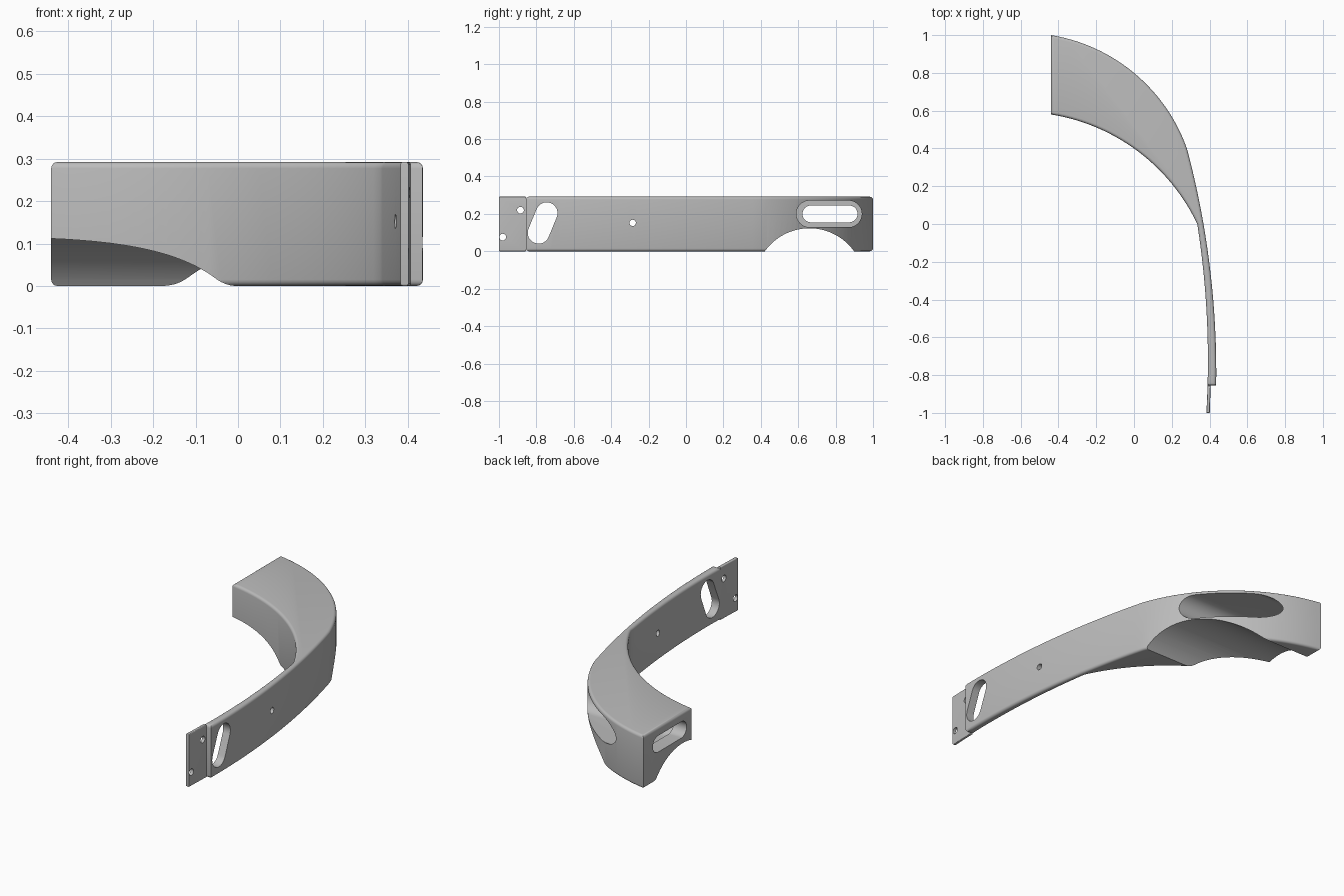
import bpy, bmesh, math
from mathutils import Vector, Matrix

cube = bpy.data.objects.get("Cube")
if cube:
    bpy.data.objects.remove(cube, do_unlink=True)

HEIGHT = 0.292
grey = bpy.data.materials.new("light grey plastic")
grey.use_nodes = True
grey.diffuse_color = (0.5, 0.5, 0.5, 1)
grey.node_tree.nodes["Principled BSDF"].inputs["Base Color"].default_value = (0.5, 0.5, 0.5, 1)


def arc(a, b, c, n=28):
    """Points on the circle through a, b and c, running from a to c."""
    a, b, c = Vector(a), Vector(b), Vector(c)
    u, v = b - a, c - a
    d = 2 * (u.x * v.y - u.y * v.x)
    centre = a + Vector((v.y * u.length_squared - u.y * v.length_squared,
                         u.x * v.length_squared - v.x * u.length_squared)) / d
    start = a - centre
    sweep = start.angle_signed(c - centre)
    return [centre + Matrix.Rotation(-sweep * i / n, 2) @ start for i in range(n + 1)]


def prism(name, points, vector, bevel=0.0):
    """Closed profile pushed along a vector, with optional rounded rims."""
    bm = bmesh.new()
    base = bm.faces.new([bm.verts.new(p) for p in points])
    made = bmesh.ops.extrude_face_region(bm, geom=[base], use_keep_orig=True)["geom"]
    bmesh.ops.translate(bm, vec=vector, verts=[v for v in made if isinstance(v, bmesh.types.BMVert)])
    bmesh.ops.recalc_face_normals(bm, faces=bm.faces)
    if bevel:
        rims = [e for e in bm.edges if abs(e.verts[0].co.z - e.verts[1].co.z) < 1e-5]
        bmesh.ops.bevel(bm, geom=rims, offset=bevel, offset_type='OFFSET', segments=4,
                        profile=0.5, affect='EDGES', clamp_overlap=True)
    mesh = bpy.data.meshes.new(name)
    bm.to_mesh(mesh)
    bm.free()
    obj = bpy.data.objects.new(name, mesh)
    bpy.context.collection.objects.link(obj)
    mesh.materials.append(grey)
    return obj


def slot_cutter(name, p, q, radius, x0=-1, x1=1, n=24):
    """Rounded slot between two (y, z) centres, running along x."""
    p, q = Vector(p), Vector(q)
    heading = math.atan2(q.y - p.y, q.x - p.x)
    points = []
    for centre, turn in ((q, -math.pi / 2), (p, math.pi / 2)):
        for i in range(n + 1):
            t = heading + turn + math.pi * i / n
            points.append((x0, centre.x + radius * math.cos(t), centre.y + radius * math.sin(t)))
    return prism(name, points, (x1 - x0, 0, 0))


def round_cutter(name, y, z, radius, n=24):
    ring = [(-1, y + radius * math.cos(math.tau * i / n), z + radius * math.sin(math.tau * i / n))
            for i in range(n)]
    return prism(name, ring, (2, 0, 0))


def finish(obj, cutters):
    bpy.ops.object.select_all(action='DESELECT')
    obj.select_set(True)
    bpy.context.view_layer.objects.active = obj
    for cutter in cutters:
        cutter.hide_render = True
        mod = obj.modifiers.new("cut", 'BOOLEAN')
        mod.operation, mod.solver, mod.object = 'DIFFERENCE', 'EXACT', cutter
        bpy.ops.object.modifier_apply(modifier=mod.name)
        bpy.data.objects.remove(cutter, do_unlink=True)
    bpy.ops.object.shade_smooth_by_angle(angle=math.radians(30))


# Plan curves of the curved arm
STEP = -0.855
inner_bow = arc((-0.44, 0.58), (0, 0.4), (0.335, 0))
inner_arm = arc((0.335, 0), (0.386, -0.5), (0.383, -1))
outer_arm = arc((0.435, STEP), (0.398, -0.2), (0.28, 0.4))
outer_bow = arc((0.28, 0.4), (0, 0.8), (-0.44, 1))
inner_main = [p for p in inner_arm if p.y > STEP + 0.01]
inner_tip = [p for p in inner_arm if p.y < STEP - 0.01]
joint = Vector((0.3885, STEP))

# Main body with rounded top and bottom rims
outline = inner_bow + inner_main[1:] + [joint] + outer_arm + outer_bow[1:]
body = prism("curved_arm", [(p.x, p.y, 0) for p in outline], (0, 0, HEIGHT), 0.015)
finish(body, [
    round_cutter("arch_cutter", 0.66, -0.17, 0.293, 128),
    slot_cutter("recess_cutter", (0.661, 0.2), (0.869, 0.2), 0.071, -0.36, 1),
    slot_cutter("end_slot_cutter", (0.668, 0.2), (0.872, 0.2), 0.045),
    slot_cutter("slanted_slot_cutter", (-0.788, 0.099), (-0.745, 0.204), 0.058),
    round_cutter("pin_hole_cutter", -0.285, 0.152, 0.017),
])

# Thin mounting tongue with two screw holes
tongue_outline = [joint] + inner_tip + [Vector((0.401, -1)), Vector((0.406, STEP))]
tongue = prism("mounting_tongue", [(p.x, p.y, 0) for p in tongue_outline], (0, 0, HEIGHT), 0.005)
finish(tongue, [round_cutter("screw_hole_cutter", y, z, 0.018)
                for y, z in ((-0.885, 0.22), (-0.98, 0.076))])
